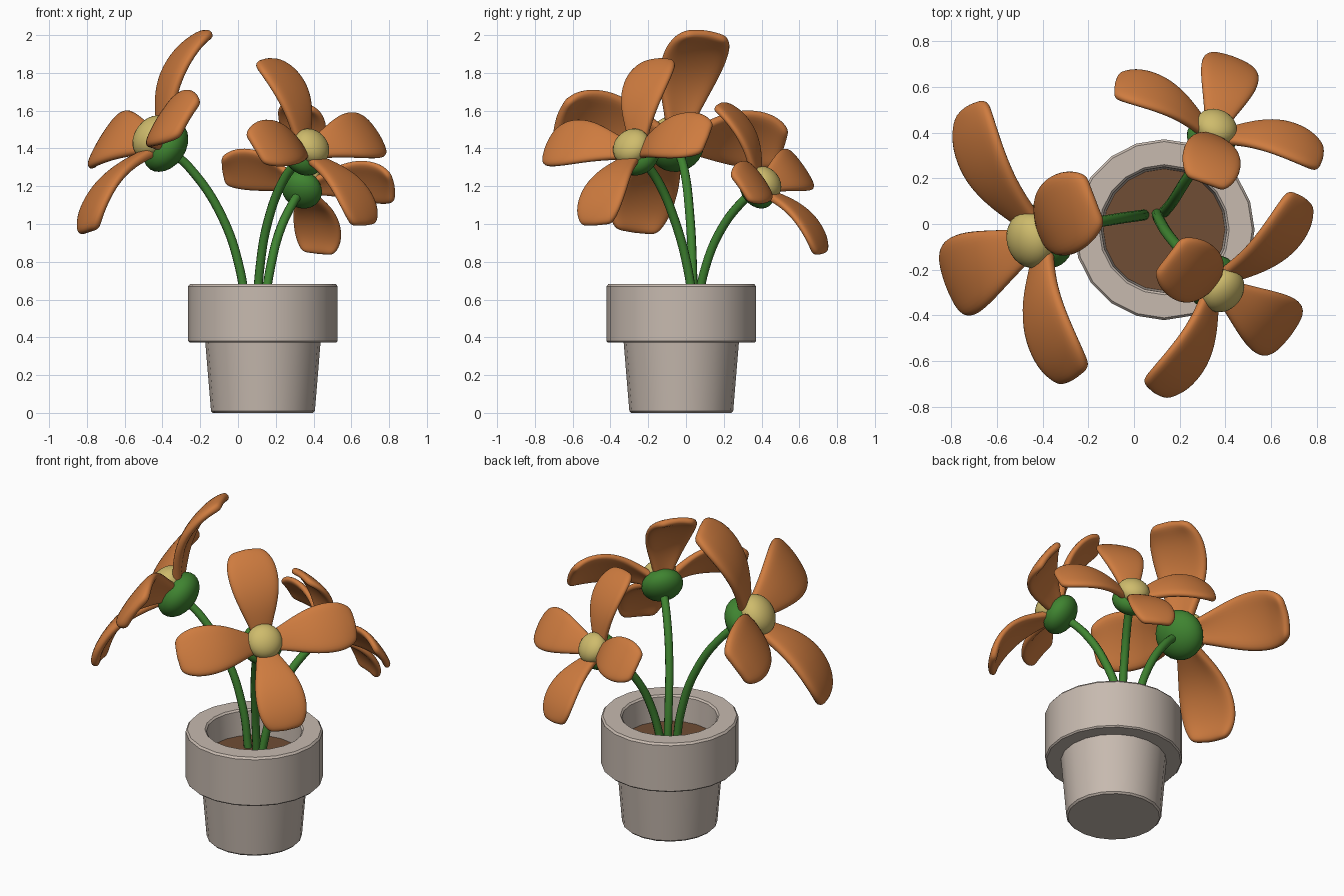
import bpy, bmesh, math
from mathutils import Vector, Matrix

if "Cube" in bpy.data.objects:
    bpy.data.objects.remove(bpy.data.objects["Cube"])


def material(name, rgb):
    m = bpy.data.materials.new(name)
    m.diffuse_color = (*rgb, 1)
    m.use_nodes = True
    m.node_tree.nodes["Principled BSDF"].inputs["Base Color"].default_value = m.diffuse_color
    return m


ORANGE = material("petal orange", (0.62, 0.20, 0.05))
YELLOW = material("centre yellow", (0.62, 0.50, 0.15))
GREEN = material("stem green", (0.05, 0.23, 0.03))
CLAY = material("pot pale clay", (0.57, 0.49, 0.43))
SOIL = material("soil brown", (0.16, 0.075, 0.035))


def add_object(name, bm, mat, angle=180):
    bmesh.ops.recalc_face_normals(bm, faces=bm.faces)
    me = bpy.data.meshes.new(name)
    bm.to_mesh(me)
    bm.free()
    me.materials.append(mat)
    ob = bpy.data.objects.new(name, me)
    bpy.context.collection.objects.link(ob)
    bpy.ops.object.select_all(action='DESELECT')
    ob.select_set(True)
    bpy.context.view_layer.objects.active = ob
    bpy.ops.object.shade_smooth_by_angle(angle=math.radians(angle))
    return ob


def lathe(name, profile, centre, mat, sides=20):
    bm = bmesh.new()
    rings = [[bm.verts.new((centre[0] + r * math.cos(a), centre[1] + r * math.sin(a), z))
              for a in (2 * math.pi * i / sides for i in range(sides))] for r, z in profile]
    for a, b in zip(rings, rings[1:]):
        for i in range(sides):
            j = (i + 1) % sides
            bm.faces.new((a[i], a[j], b[j], b[i]))
    bm.faces.new(rings[0])
    bm.faces.new(rings[-1])
    return add_object(name, bm, mat, 35)


# Pot: tapered body, thick collar, hollow top
POT = (0.132, -0.025)
lathe("pot", [(0.265, 0), (0.275, 0.01), (0.305, 0.372), (0.388, 0.372), (0.396, 0.38),
              (0.396, 0.67), (0.386, 0.682), (0.285, 0.682), (0.275, 0.672), (0.265, 0.49)], POT, CLAY)
lathe("soil", [(0.268, 0.495), (0.270, 0.52)], POT, SOIL, 32)


def stem(name, points):
    cu = bpy.data.curves.new(name, 'CURVE')
    cu.dimensions = '3D'
    cu.bevel_depth = 0.024
    cu.bevel_resolution = 3
    cu.resolution_u = 8
    cu.use_fill_caps = True
    sp = cu.splines.new('BEZIER')
    sp.bezier_points.add(len(points) - 1)
    for bp, p in zip(sp.bezier_points, points):
        bp.co = p
        bp.handle_left_type = bp.handle_right_type = 'AUTO'
    cu.materials.append(GREEN)
    ob = bpy.data.objects.new(name, cu)
    bpy.context.collection.objects.link(ob)


def ball(name, frame, radius, height, offset, mat):
    bm = bmesh.new()
    bmesh.ops.create_uvsphere(bm, u_segments=24, v_segments=14, radius=1)
    bm.transform(frame @ Matrix.Translation((0, 0, offset)) @ Matrix.Diagonal((radius, radius, height, 1)))
    add_object(name, bm, mat)


# Petal rows: distance out, half width, forward height
PETAL = [(0.03, 0.045, -0.045), (0.10, 0.07, 0.0), (0.20, 0.115, 0.055), (0.31, 0.148, 0.082),
         (0.42, 0.152, 0.078), (0.49, 0.13, 0.058), (0.53, 0.095, 0.035)]


def petal(name, frame):
    bm = bmesh.new()
    rows = []
    for i, (d, w, h) in enumerate(PETAL):
        tip = 0.012 if i == len(PETAL) - 1 else 0
        rows.append([bm.verts.new((d + tip * (1 - abs(k)), w * k, h - 0.012 * k * k))
                     for k in (-1, -0.5, 0, 0.5, 1)])
    for a, b in zip(rows, rows[1:]):
        for k in range(4):
            bm.faces.new((a[k], b[k], b[k + 1], a[k + 1]))
    bm.transform(frame)
    ob = add_object(name, bm, ORANGE)
    s = ob.modifiers.new("thickness", 'SOLIDIFY')
    s.thickness = 0.045 * frame.to_scale().x
    s.offset = 0
    m = ob.modifiers.new("round", 'SUBSURF')
    m.levels = m.render_levels = 2


def flower(name, centre, facing, up, size, path):
    n = Vector(facing).normalized()
    x = Vector(up)
    x = (x - n * x.dot(n)).normalized()
    y = n.cross(x)
    frame = (Matrix.Translation(centre) @ Matrix((x, y, n)).transposed().to_4x4()
             @ Matrix.Scale(size, 4))
    for i in range(4):
        petal(f"{name}_petal_{i + 1}", frame @ Matrix.Rotation(i * math.pi / 2, 4, 'Z'))
    ball(name + "_centre", frame, 0.104, 0.075, 0.0, YELLOW)
    ball(name + "_calyx", frame, 0.122, 0.085, -0.075, GREEN)
    stem(name + "_stem", path + [Vector(centre) - n * 0.09 * size])


# Three flowers: left, front right, back right
flower("left_flower", (-0.455, -0.07, 1.46), (-0.797, -0.232, 0.558), (0.56, 0.34, 0.94), 1.2,
       [(0.045, 0.04, 0.5), (0.01, 0.035, 0.76), (-0.09, 0.02, 1.05), (-0.25, -0.01, 1.29)])
flower("front_flower", (0.39, -0.29, 1.41), (0.63, -0.52, 0.58), (-0.46, 0.30, 0.77), 1.0,
       [(0.10, 0.045, 0.5), (0.115, 0.01, 0.76), (0.16, -0.06, 1.02), (0.24, -0.15, 1.23)])
flower("back_flower", (0.36, 0.425, 1.22), (0.33, 0.757, 0.567), (-0.10, -0.48, 0.70), 0.9,
       [(0.13, 0.05, 0.5), (0.17, 0.10, 0.76), (0.22, 0.18, 0.96), (0.29, 0.29, 1.11)])
